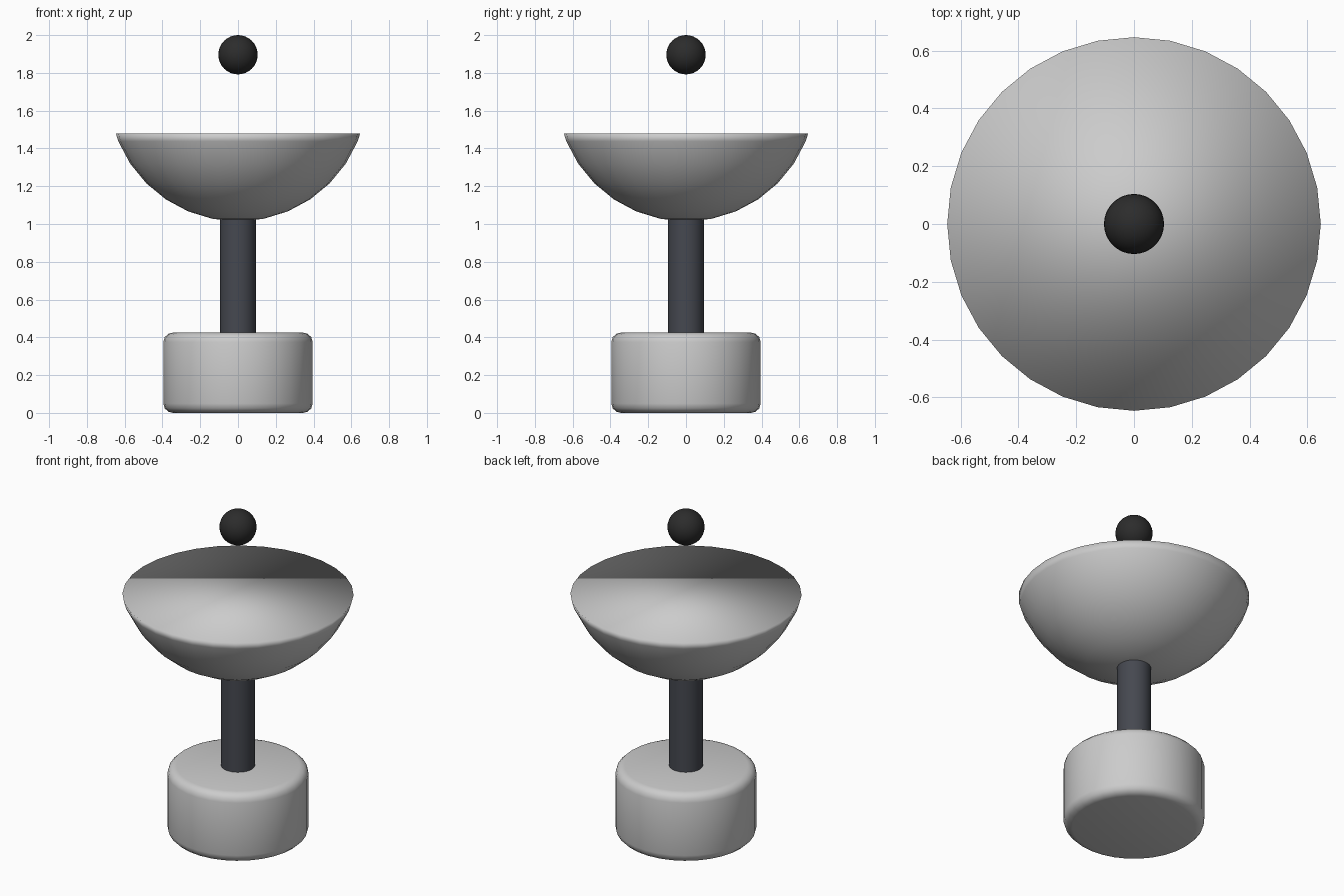
import bpy, bmesh, math

if "Cube" in bpy.data.objects:
    bpy.data.objects.remove(bpy.data.objects["Cube"])


def paint(obj, name, color):
    mat = bpy.data.materials.new(name)
    mat.diffuse_color = (*color, 1)
    mat.use_nodes = True
    mat.node_tree.nodes["Principled BSDF"].inputs["Base Color"].default_value = mat.diffuse_color
    obj.data.materials.append(mat)


def cylinder(name, radius, z0, z1):
    bpy.ops.mesh.primitive_cylinder_add(vertices=32, radius=radius, depth=z1 - z0,
                                        location=(0, 0, (z0 + z1) / 2))
    obj = bpy.context.object
    obj.name = name
    return obj


def sphere(name, radius, z):
    bpy.ops.mesh.primitive_uv_sphere_add(segments=32, ring_count=16, radius=radius,
                                         location=(0, 0, z))
    obj = bpy.context.object
    obj.name = name
    bpy.ops.object.shade_smooth()
    return obj


# rounded base drum
base = cylinder("base", 0.395, 0.0, 0.425)
bevel = base.modifiers.new("rounded_rims", 'BEVEL')
bevel.width = 0.05
bevel.segments = 3
bevel.limit_method = 'ANGLE'
bevel.angle_limit = math.radians(40)
bpy.ops.object.modifier_apply(modifier=bevel.name)
bpy.ops.object.shade_smooth_by_angle(angle=math.radians(35))

# dark post
post = cylinder("post", 0.095, 0.40, 1.04)
bpy.ops.object.shade_smooth_by_angle(angle=math.radians(35))
paint(post, "dark_metal", (0.06, 0.065, 0.08))

# dish: lower part of a sphere, closed with a flat smooth-shaded top
dish = sphere("dish", 0.686, 1.70)
bm = bmesh.new()
bm.from_mesh(dish.data)
bmesh.ops.bisect_plane(bm, geom=bm.verts[:] + bm.edges[:] + bm.faces[:],
                       plane_co=(0, 0, -0.22), plane_no=(0, 0, 1), clear_outer=True)
rim = [e for e in bm.edges if e.is_boundary]
bmesh.ops.contextual_create(bm, geom=rim)
bmesh.ops.recalc_face_normals(bm, faces=bm.faces[:])
for face in bm.faces:
    face.smooth = True
bm.to_mesh(dish.data)
bm.free()

# floating ball above the dish
ball = sphere("ball", 0.104, 1.896)
paint(ball, "black", (0.025, 0.025, 0.025))
